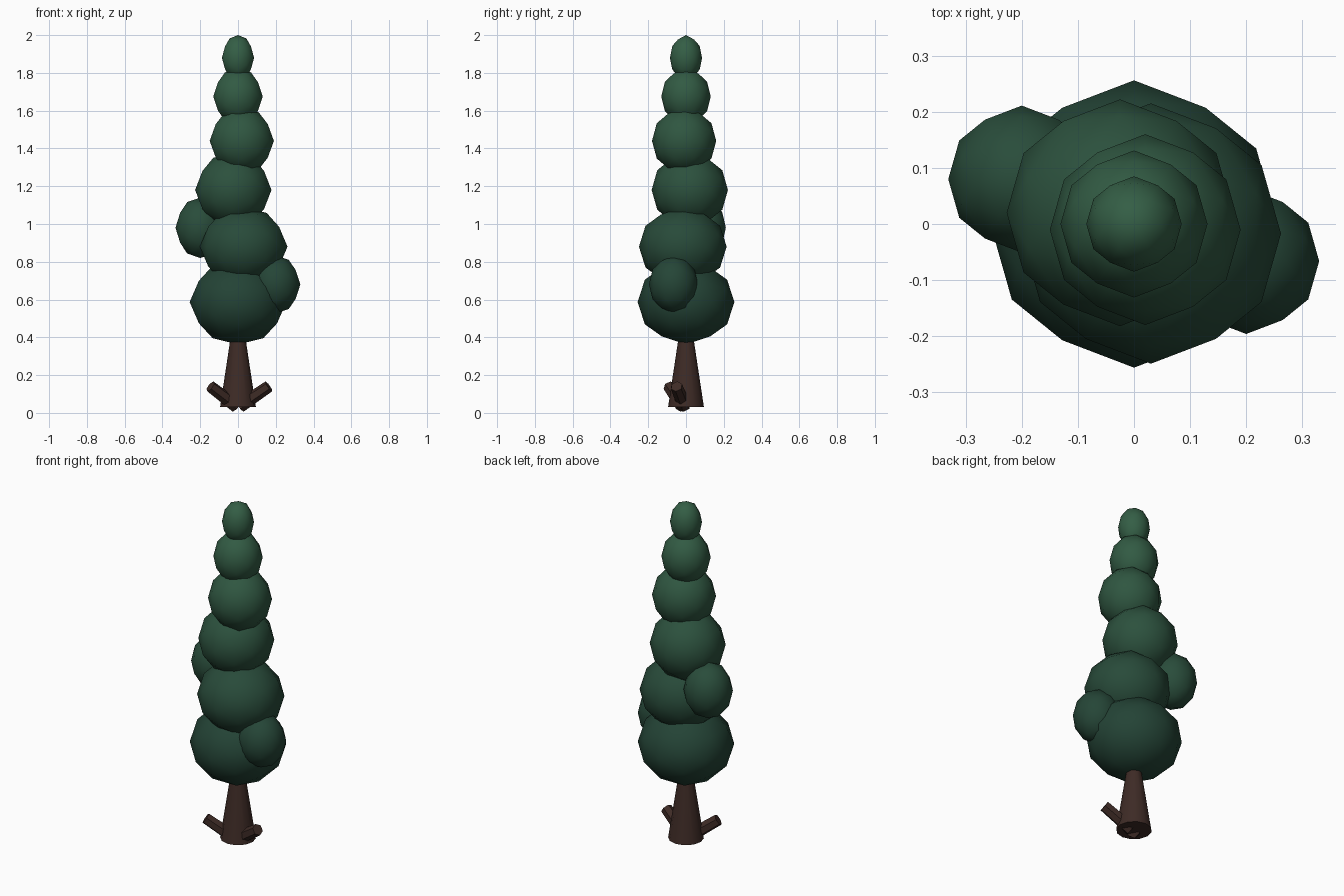
import bpy, bmesh
from itertools import combinations
from mathutils import Vector

if "Cube" in bpy.data.objects:
    bpy.data.objects.remove(bpy.data.objects["Cube"])


def material(name, rgb):
    m = bpy.data.materials.new(name)
    m.diffuse_color = (*rgb, 1)
    m.use_nodes = True
    m.node_tree.nodes["Principled BSDF"].inputs["Base Color"].default_value = m.diffuse_color
    return m


def add_object(name, bm, mat):
    bmesh.ops.recalc_face_normals(bm, faces=bm.faces)
    me = bpy.data.meshes.new(name)
    bm.to_mesh(me)
    bm.free()
    ob = bpy.data.objects.new(name, me)
    bpy.context.collection.objects.link(ob)
    me.materials.append(mat)
    return ob


def ball_points():
    """Icosahedron corners plus edge midpoints, standing on a two-fold axis."""
    t = (1 + 5 ** 0.5) / 2
    corners = []
    for a in (-1, 1):
        for b in (-t, t):
            corners += [Vector((b, a, 0)), Vector((a, 0, b)), Vector((0, b, a))]
    mids = [p + q for p, q in combinations(corners, 2) if (p - q).length < 2.01]
    return [p.normalized() for p in corners + mids]


POINTS = ball_points()


def leaf_ball(name, center, r, rz):
    bm = bmesh.new()
    for p in POINTS:
        bm.verts.new((center[0] + p.x * r, center[1] + p.y * r, center[2] + p.z * rz))
    bmesh.ops.convex_hull(bm, input=bm.verts)
    for f in bm.faces:
        f.smooth = True
    # foliage gets lighter with height
    k = (center[2] - 0.59) / 1.29
    low, high = Vector((0.017, 0.056, 0.036)), Vector((0.034, 0.112, 0.060))
    add_object(name, bm, material(name + "_green", low.lerp(high, k)))


def limb(name, start, end, r1, r2, sides, mat):
    start, end = Vector(start), Vector(end)
    d = end - start
    bm = bmesh.new()
    bmesh.ops.create_cone(bm, cap_ends=True, segments=sides, radius1=r1, radius2=r2, depth=d.length)
    bm.transform(d.to_track_quat('Z', 'Y').to_matrix().to_4x4())
    bmesh.ops.translate(bm, verts=bm.verts, vec=(start + end) / 2)
    for f in bm.faces:
        f.smooth = sides > 6 and len(f.verts) == 4
    add_object(name, bm, mat)


# Trunk and two stubs near the ground
bark = material("bark", (0.048, 0.024, 0.019))
limb("trunk", (0, 0, 0.03), (0, 0, 0.44), 0.095, 0.033, 12, bark)
limb("right_stub", (0.01, -0.01, 0.036), (0.163, -0.05, 0.14), 0.036, 0.032, 6, bark)
limb("left_stub", (-0.01, -0.02, 0.036), (-0.146, -0.09, 0.14), 0.036, 0.032, 6, bark)

# Stacked foliage, bottom to top: centre, radius, half height
TIERS = [
    ((0, 0, 0.587), 0.256, 0.225),
    ((0.03, -0.017, 0.88), 0.232, 0.21),
    ((-0.025, 0.02, 1.18), 0.202, 0.2),
    ((0.02, -0.01, 1.44), 0.17, 0.178),
    ((0, 0, 1.675), 0.131, 0.15),
    ((0, 0, 1.88), 0.085, 0.12),
]
for i, tier in enumerate(TIERS):
    leaf_ball(f"foliage_tier_{i + 1}", *tier)

# Side clumps
leaf_ball("right_clump", (0.2, -0.066, 0.68), 0.13, 0.153)
leaf_ball("left_clump", (-0.2, 0.08, 0.98), 0.131, 0.16)
